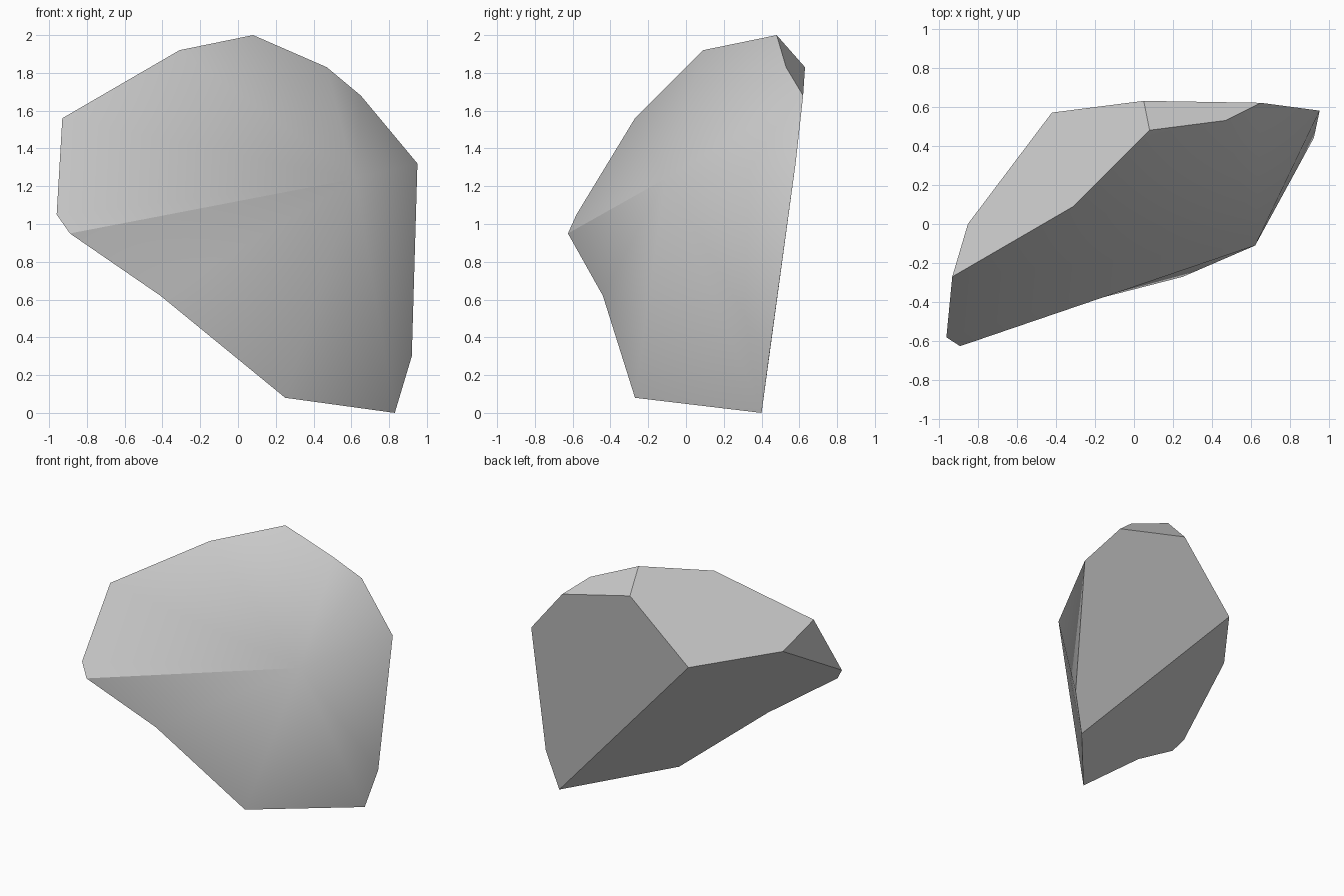
import bpy
import bmesh

if "Cube" in bpy.data.objects:
    bpy.data.objects.remove(bpy.data.objects["Cube"], do_unlink=True)

# Stone colour
stone = bpy.data.materials.new("grey_stone")
stone.use_nodes = True
grey = (0.6, 0.6, 0.6, 1)
stone.diffuse_color = grey
stone.node_tree.nodes["Principled BSDF"].inputs["Base Color"].default_value = grey

# Corners around the rim of the worn front
rim_corners = {
    "left_shoulder": (-.93, -.27, 1.56),
    "upper_slope": (-.31, .09, 1.92),
    "summit": (.08, .48, 2),
    "crest": (.47, .53, 1.83),
    "right_shoulder": (.65, .62, 1.68),
    "right_corner": (.95, .58, 1.32),
    "right_foot": (.92, .44, .3),
    "base": (.83, .4, 0),
    "base_front": (.25, -.27, .08),
    "lower_slope": (-.41, -.44, .62),
    "nose": (-.89, -.625, .95),
    "nose_top": (-.96, -.58, 1.05),
}
# Corners of the broken back, and the peak of the front
other_corners = {
    "back_top": (.05, .63, 1.83),
    "back_middle": (-.42, .57, 1.365),
    "back_side": (-.85, 0, 1.39),
    "front_peak": (.62, -.11, 1.24),
}

bm = bmesh.new()
v = {name: bm.verts.new(co) for name, co in (rim_corners | other_corners).items()}
rim = list(rim_corners)


def add_face(names, smooth=False):
    face = bm.faces.new([v[n] for n in names])
    face.smooth = smooth
    return face


# Worn front: a smooth fan from the peak to the rim
for a, b in zip(rim, rim[1:] + rim[:1]):
    add_face((a, b, "front_peak"), smooth=True)

# Flat broken faces of the back
add_face(("left_shoulder", "upper_slope", "summit", "back_top", "back_middle", "back_side"))
add_face(("summit", "crest", "right_shoulder", "back_top"))
add_face(("right_shoulder", "right_corner", "right_foot", "base", "back_middle", "back_top"))
add_face(("base", "base_front", "lower_slope", "nose", "nose_top", "back_side", "back_middle"))
add_face(("nose_top", "left_shoulder", "back_side"))
bmesh.ops.recalc_face_normals(bm, faces=bm.faces[:])

# Sharp rim, sharp back edges and one sharp ridge from nose to peak
for edge in bm.edges:
    edge.smooth = all(f.smooth for f in edge.link_faces)
bm.edges.get((v["nose"], v["front_peak"])).smooth = False

mesh = bpy.data.meshes.new("rock_shard")
bm.to_mesh(mesh)
bm.free()
mesh.materials.append(stone)
rock = bpy.data.objects.new("rock_shard", mesh)
bpy.context.collection.objects.link(rock)
